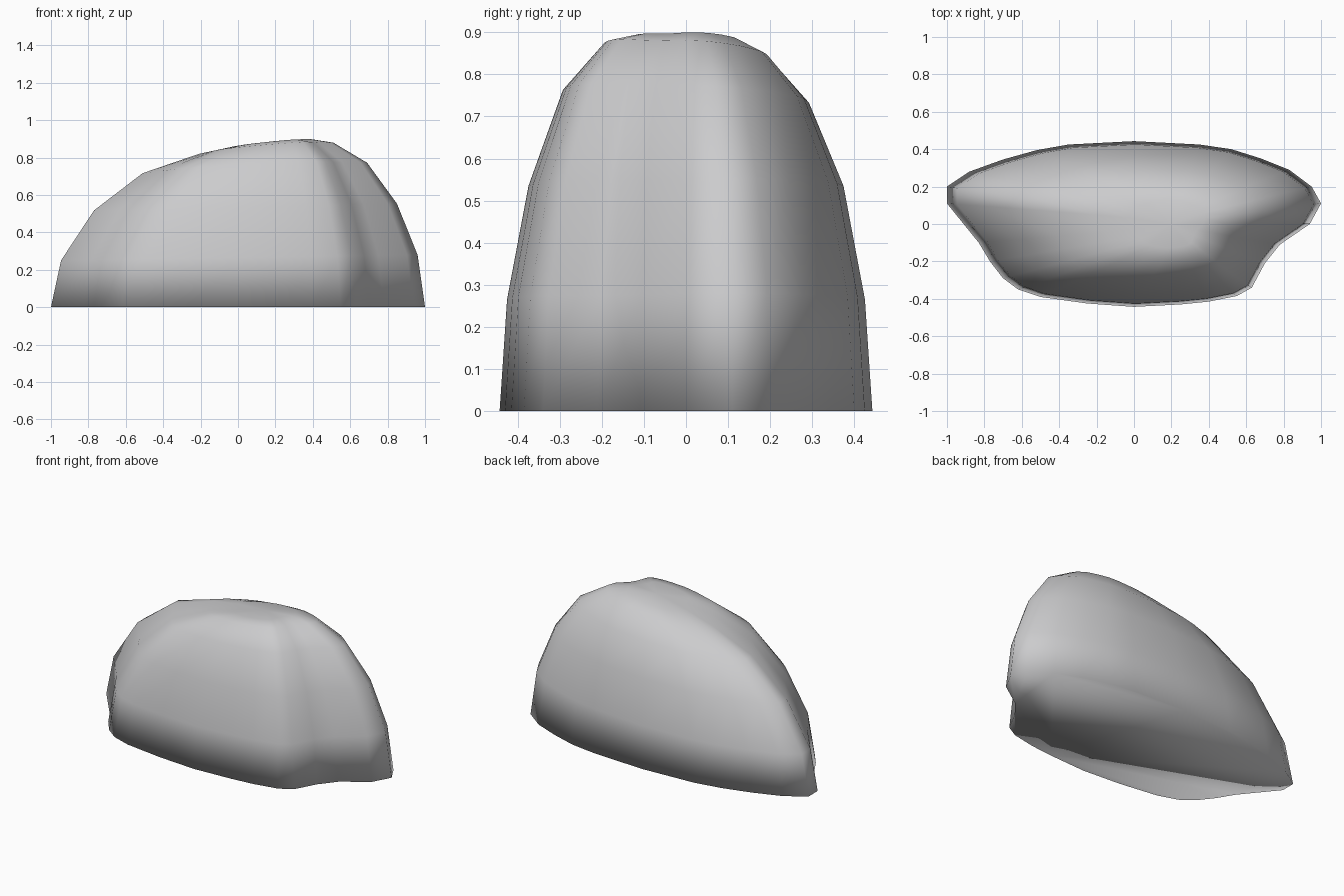
import bpy
import bmesh

cube = bpy.data.objects.get("Cube")
if cube:
    bpy.data.objects.remove(cube, do_unlink=True)

# Stone colour
stone = bpy.data.materials.new("grey stone")
stone.use_nodes = True
grey = (0.6, 0.6, 0.61, 1)
stone.diffuse_color = grey
bsdf = stone.node_tree.nodes["Principled BSDF"]
bsdf.inputs["Base Color"].default_value = grey
bsdf.inputs["Roughness"].default_value = 0.8

# Footprint, anticlockwise from the left tip
outline = [
    (1, .11), (.95, .2), (.83, .29), (.68, .35), (.52, .4), (.35, .425),
    (0, .443), (-.35, .425), (-.52, .395), (-.7, .345), (-.88, .28), (-1, .2),
    (-1, .11), (-.83, -.1), (-.77, -.2), (-.7, -.29), (-.62, -.35),
    (-.5, -.39), (-.25, -.425), (0, -.443), (.25, -.43), (.4, -.415),
    (.55, -.385), (.63, -.34), (.7, -.21), (.78, -.11), (.94, 0)]

# Rings: height, centre x, x scale, y scale, rise along x, rise towards front
rings = [
    (0, 0, 1, 1, 0, 0),
    (.265, .007, .953, .96, .015, 0),
    (.535, .04, .81, .845, .018, 0),
    (.748, .09, .6, .66, .028, .035),
    (.853, .15, .36, .45, .03, .035),
    (.881, .18, .2, .29, .02, .01)]

bm = bmesh.new()
loops = []
for z, cx, sx, sy, tilt_x, tilt_y in rings:
    loops.append([bm.verts.new((cx + x * sx, y * sy,
                                z + tilt_x * x - tilt_y * y))
                  for x, y in outline])

# Sides, crown and flat underside
n = len(outline)
apex = bm.verts.new((.2, 0, .888))
for low, high in zip(loops, loops[1:]):
    for i in range(n):
        j = (i + 1) % n
        bm.faces.new((low[i], low[j], high[j], high[i]))
for i in range(n):
    bm.faces.new((loops[-1][i], loops[-1][(i + 1) % n], apex))
bm.faces.new(loops[0][::-1])
for face in bm.faces:
    face.smooth = True

mesh = bpy.data.meshes.new("boulder")
bm.to_mesh(mesh)
bm.free()
mesh.materials.append(stone)
boulder = bpy.data.objects.new("boulder", mesh)
bpy.context.collection.objects.link(boulder)
